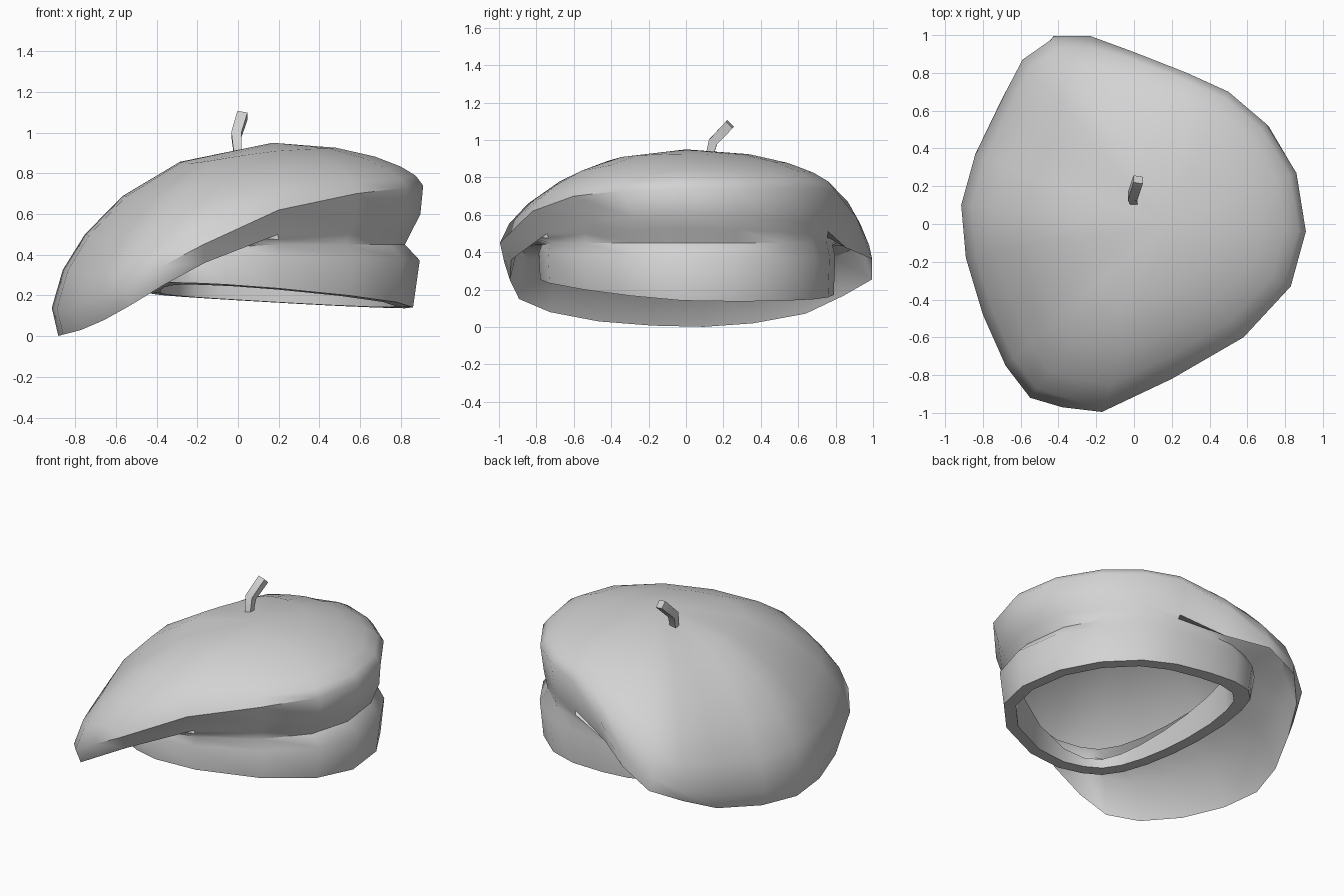
import bpy, bmesh, math
from mathutils import Vector

if "Cube" in bpy.data.objects:
    bpy.data.objects.remove(bpy.data.objects["Cube"])

felt = bpy.data.materials.new("grey felt")
felt.diffuse_color = (0.65, 0.65, 0.65, 1)
felt.use_nodes = True
felt.node_tree.nodes["Principled BSDF"].inputs["Base Color"].default_value = felt.diffuse_color


def lerp(table, x):
    """Piecewise linear lookup."""
    if x <= table[0][0]:
        return table[0][1]
    for (a, u), (b, v) in zip(table, table[1:]):
        if x <= b:
            return u + (v - u) * (x - a) / (b - a)
    return table[-1][1]


def make_object(name, rings, start=None, end=None, angle=50):
    """Loft closed rings, optionally closed by a point at each end."""
    bm = bmesh.new()
    loops = [[bm.verts.new(p) for p in r] for r in rings]
    n = len(loops[0])
    for a, b in zip(loops, loops[1:]):
        for i in range(n):
            j = (i + 1) % n
            bm.faces.new((a[i], b[i], b[j], a[j]))
    if start is not None:
        v = bm.verts.new(start)
        for i in range(n):
            bm.faces.new((v, loops[0][i], loops[0][(i + 1) % n]))
    if end is not None:
        v = bm.verts.new(end)
        for i in range(n):
            bm.faces.new((v, loops[-1][(i + 1) % n], loops[-1][i]))
    bmesh.ops.recalc_face_normals(bm, faces=bm.faces)
    me = bpy.data.meshes.new(name)
    bm.to_mesh(me)
    bm.free()
    me.materials.append(felt)
    ob = bpy.data.objects.new(name, me)
    bpy.context.collection.objects.link(ob)
    bpy.ops.object.select_all(action='DESELECT')
    ob.select_set(True)
    bpy.context.view_layer.objects.active = ob
    bpy.ops.object.shade_smooth_by_angle(angle=math.radians(angle))
    return ob


# Plan outline of the floppy crown, counterclockwise
outline = [(.91, -.04), (.86, .27), (.70, .53), (.50, .70), (.28, .80), (0, .91),
           (-.24, .98), (-.44, .975), (-.59, .87), (-.70, .66), (-.84, .37),
           (-.915, .10), (-.89, -.18), (-.80, -.48), (-.68, -.75), (-.55, -.92),
           (-.38, -.97), (-.17, -.995), (.20, -.82), (.58, -.60), (.83, -.33)]
# Plan outline of the head band, matched point by point
band = [(.86, -.02), (.82, .28), (.69, .51), (.50, .68), (.30, .76), (.06, .79),
        (-.13, .79), (-.27, .75), (-.36, .66), (-.41, .52), (-.45, .30),
        (-.46, .05), (-.46, -.18), (-.44, -.40), (-.40, -.57), (-.33, -.69),
        (-.22, -.75), (-.06, -.78), (.20, -.73), (.55, -.54), (.78, -.29)]
# Heights of the upper and lower rim, drooping toward -x
upper_z = [(-.92, .14), (-.84, .12), (-.70, .17), (-.55, .24), (-.38, .34),
           (-.17, .45), (.20, .62), (.58, .70), (.91, .74)]
lower_z = [(-.92, .0), (-.80, .03), (-.68, .08), (-.55, .15), (-.38, .25),
           (-.17, .36), (.20, .50), (.91, .60)]
back_lift = [(-.7, 0), (-.55, .03), (-.25, .02), (0, .06), (.28, .09), (.55, .05), (.9, 0)]

# Crown dome
apex = Vector((.17, 0, .95))
rim = [Vector((x, y, lerp(upper_z, x) + (lerp(back_lift, x) if y > .2 else 0)))
       for x, y in outline]


def dome_ring(t):
    ring = []
    for p in rim:
        f = (1 - t * t) ** (.68 if p.y < -.3 else .63)
        ring.append(Vector((apex.x + (p.x - apex.x) * t, apex.y + (p.y - apex.y) * t,
                            p.z + (apex.z - p.z) * f)))
    return ring


rings = [dome_ring(t) for t in (.42, .68, .85, .95)] + [rim]


# Head band rings
def band_ring(sx, sy, z_of):
    ring = []
    for bx, by in band:
        x, y = .2 + (bx - .2) * sx, by * sy
        ring.append(Vector((x, y, z_of(x, y))))
    return ring


def neck_z(x, y):
    return lerp([(-.45, .42), (.2, .45), (.8, .45)], x)


def bottom_z(x, y):
    return .14 + .08 * (.86 - x) / 1.33 + (-.075 * y if y < 0 else -.02 * y)


def bulge_z(x, y):
    return bottom_z(x, y) + .75 * (neck_z(x, y) - bottom_z(x, y))


def lining_z(x, y):
    left = bottom_z(x, y) + lerp([(-.7, .04), (.6, .24)], y)
    return left + (neck_z(x, y) - left) * lerp([(-.2, 0), (.4, 1)], x)


neck = band_ring(.94, .99, neck_z)

# Lower rim: free flap on the left, joining the band wall on the right
lower, hollow = [], []
for p, q in zip(rim, neck):
    free = min(1, max(0, (.1 - p.x) / .35))
    tuck = .7 * (1 - free)
    out = 1.02 if p.y > .9 else .97
    z = lerp(lower_z, p.x) + (.04 if p.y > .8 and p.x < -.2 else 0)
    low = Vector((p.x * (.965 if p.x < 0 else .985),
                  p.y * out * (1 - tuck) + q.y * tuck, z))
    lower.append(low)
    # Hollow inside of the flap
    mid = low.lerp(q, .5 - .25 * free)
    mid.z += free * .14
    hollow.append(mid)

rings += [lower, hollow, neck, band_ring(1.05, 1.01, bulge_z), band_ring(1, 1, bottom_z),
          band_ring(.88, .89, bottom_z), band_ring(.86, .88, lining_z)]
make_object("beret", rings, start=apex)

# Bent stalk on top
path = [Vector(p) for p in ((0, .115, .88), (-.008, .145, .99), (.022, .235, 1.085))]
stalk = []
for i, p in enumerate(path):
    d = (path[min(i + 1, 2)] - path[max(i - 1, 0)]).normalized()
    u = d.cross(Vector((1, 0, 0))).normalized()
    w = d.cross(u)
    r = (.026, .035, .036)[i]
    corners = [math.pi / 4 + k * math.pi / 2 for k in range(4)]
    stalk.append([p + r * (math.cos(a) * u + math.sin(a) * w) for a in corners])
stalk.reverse()
make_object("stalk", stalk, start=path[2], end=path[0], angle=60)
